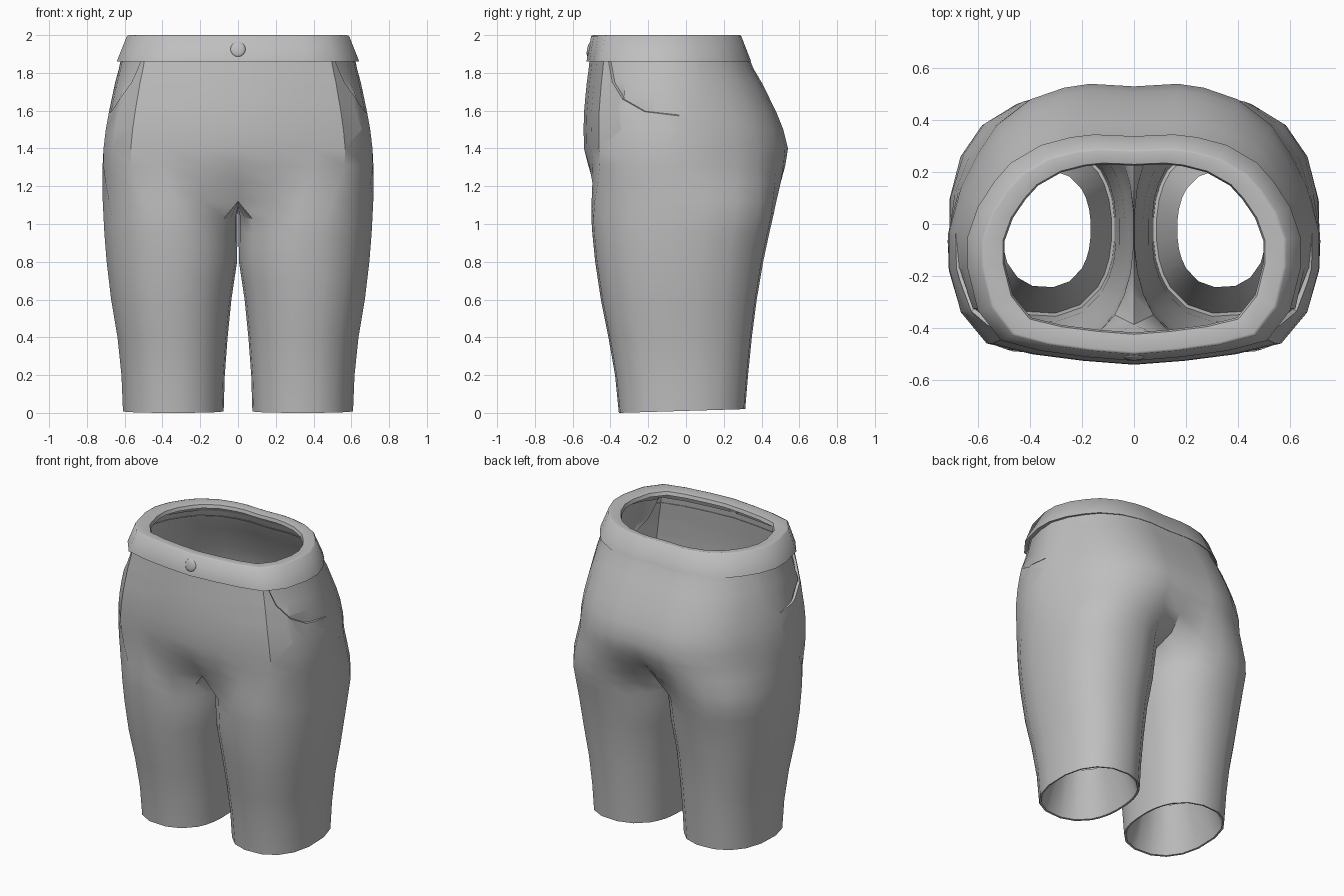
import bpy, bmesh, math
from mathutils import Vector

if "Cube" in bpy.data.objects:
    bpy.data.objects.remove(bpy.data.objects["Cube"])

grey = bpy.data.materials.new("grey cloth")
grey.diffuse_color = (0.52, 0.52, 0.52, 1)
grey.use_nodes = True
grey.node_tree.nodes["Principled BSDF"].inputs["Base Color"].default_value = grey.diffuse_color

# Right half of the hip outline, front centre to back centre
OUTLINE = [(0, -.54), (.2, -.525), (.4, -.5), (.57, -.46), (.67, -.34), (.715, -.17), (.715, -.03),
           (.67, .14), (.6, .28), (.53, .385), (.4, .485), (.27, .53), (.17, .545), (0, .535)]
N = len(OUTLINE)
INNER = 6  # extra points on the inside of each leg

# z, half width, front y, back y, inner thigh x
PROFILE = [(2, .6, -.5, .3, .003), (1.86, .62, -.51, .335, .003), (1.75, .65, -.525, .4, .003),
           (1.6, .682, -.54, .475, .003), (1.5, .7, -.542, .515, .003), (1.4, .712, -.54, .54, .003),
           (1.27, .719, -.525, .525, .003), (1.1, .718, -.505, .475, .003), (.95, .71, -.495, .44, .003),
           (.8, .698, -.48, .408, .005), (.6, .674, -.45, .374, .035), (.4, .64, -.41, .348, .055),
           (.2, .619, -.375, .328, .07), (0, .611, -.355, .313, .076)]


def sample(z):
    for a, b in zip(PROFILE, PROFILE[1:]):
        if b[0] <= z <= a[0]:
            t = (a[0] - z) / (a[0] - b[0])
            return [p + (q - p) * t for p, q in zip(a, b)][1:]


def smooth(t):
    t = max(0, min(1, t))
    return t * t * (3 - 2 * t)


def hip_point(i, w, yf, yb):
    x, y = OUTLINE[i]
    y = -.1 + (y + .1) * ((-.1 - yf) / .44 if y < -.1 else (yb + .1) / .645)
    return x * w / .715, y


def leg_loop(x0, x1, y0, y1):
    """Rounded leg section: outer points first, then the inner thigh points."""
    loop = []
    for i in range(N + INNER):
        deg = -140 + 280 * i / (N - 1) if i < N else 140 + 80 * (i - N + 1) / (INNER + 1)
        c, s = math.cos(math.radians(deg)), math.sin(math.radians(deg))
        c, s = (math.copysign(abs(v) ** .87, v) * 1.008 for v in (c, s))
        loop.append(((x0 + x1) / 2 + c * (x1 - x0) / 2, (y0 + y1) / 2 + s * (y1 - y0) / 2))
    return loop


def leg_points(z):
    w, yf, yb, xi = sample(z)
    return [(max(x, xi), y) for x, y in leg_loop(xi, w, yf, yb)]


def half_ring(z):
    b = smooth((1.37 - z) / .36)
    w, yf, yb, _ = sample(z)
    legs = leg_points(z)
    ring = []
    for i in range(N):
        h, l = hip_point(i, w, yf, yb), legs[i]
        x = 0 if i in (0, N - 1) else h[0] + (l[0] - h[0]) * b
        ring.append((x, h[1] + (l[1] - h[1]) * b, z))
    return ring


def finish(bm, name, angle=35):
    mesh = bpy.data.meshes.new(name)
    bm.to_mesh(mesh)
    bm.free()
    obj = bpy.data.objects.new(name, mesh)
    bpy.context.collection.objects.link(obj)
    mesh.materials.append(grey)
    bpy.ops.object.select_all(action='DESELECT')
    obj.select_set(True)
    bpy.context.view_layer.objects.active = obj
    bpy.ops.object.shade_smooth_by_angle(angle=math.radians(angle))
    return obj


# Shorts: hip rings, crotch saddle and legs for one half, then its mirror image
bm = bmesh.new()
for side in (1, -1):
    def add(ring):
        return [bm.verts.new((x * side, y, z)) for x, y, z in ring]

    def bridge(a, b, closed):
        n = len(b)
        for i in range(n if closed else N - 1):
            j = (i + 1) % n
            corners = (a[i], b[i], b[j], a[j])
            bm.faces.new(corners if side > 0 else corners[::-1])

    prev = None
    for z in (1.9, 1.82, 1.75, 1.67, 1.59, 1.5, 1.4, 1.31, 1.22, 1.12):
        ring = add(half_ring(z))
        if prev:
            bridge(prev, ring, False)
        prev = ring
    saddle = [(0, y, 1.075 + .04 * ((y + .03) / .35) ** 2) for x, y in leg_points(1.03)[N:]]
    prev = prev + add(saddle)
    for z in (1.03, .95, .88, .8, .7, .6, .4, .2, 0):
        ring = add([(x, y, z + (.03 * (y + .355) if z == 0 else 0)) for x, y in leg_points(z)])
        bridge(prev, ring, True)
        prev = ring
    # Hem lining: thin lip, then a cone turned up inside the leg
    for x0, x1, y0, y1, z in ((.088, .6, -.343, .301, .002), (.168, .51, -.243, .205, .3)):
        ring = add([(x, y, z + .03 * (y + .355)) for x, y in leg_loop(x0, x1, y0, y1)])
        bridge(prev, ring, True)
        prev = ring
bmesh.ops.remove_doubles(bm, verts=bm.verts[:], dist=.0005)
bmesh.ops.recalc_face_normals(bm, faces=bm.faces[:])
widest = max(bm.faces, key=lambda f: f.calc_center_median().x)
if widest.normal.x < 0:
    bmesh.ops.reverse_faces(bm, faces=bm.faces[:])
bm.normal_update()

# Slant pockets: cut the opening curve, then sink the side panel behind it
CURVE = [(-.42, 1.91), (-.39, 1.75), (-.335, 1.66), (-.22, 1.595), (-.1, 1.58)]
lines = []
for (y0, z0), (y1, z1) in zip(CURVE, CURVE[1:]):
    lines.append((Vector((0, y0, z0)), Vector((0, z0 - z1, y1 - y0)).normalized()))
lines.append((Vector((0, .04, 0)), Vector((0, -1, 0))))


def panel_faces(side):
    out = []
    for f in bm.faces:
        c = f.calc_center_median()
        if c.x * side > .3 and c.z > 1.5 and c.y < .25:
            out.append(f)
    return out


for side in (1, -1):
    for co, no in lines:
        fs = panel_faces(side)
        geom = list({g for f in fs for g in (*f.verts, *f.edges)}) + fs
        bmesh.ops.bisect_plane(bm, geom=geom, dist=.0005, plane_co=co, plane_no=no)
    panel = []
    for f in panel_faces(side):
        c = f.calc_center_median()
        if all((c - co).dot(no) > 0 for co, no in lines):
            panel.append(f)
    bmesh.ops.inset_region(bm, faces=panel, thickness=.005, depth=0, use_even_offset=True)
    bm.normal_update()
    verts = {v for f in panel if f.is_valid for v in f.verts}
    shift = {v: v.normal * .016 * smooth((-.05 - v.co.y) / .2) for v in verts}
    for v, s in shift.items():
        v.co -= s
finish(bm, "shorts")

# Waistband: sloped outside with a folded-in top rim and a narrow lower return
bm = bmesh.new()
rings = []
for w, yf, yb, z in ((.615, -.505, .33, 1.862), (.642, -.527, .345, 1.86), (.588, -.502, .292, 1.996),
                     (.575, -.492, .283, 2), (.505, -.425, .235, 1.988), (.498, -.418, .23, 1.965)):
    half = [hip_point(i, w, yf, yb) for i in range(N)]
    loop = half + [(-x, y) for x, y in half[-2:0:-1]]
    rings.append([bm.verts.new((x, y, z)) for x, y in loop])
for a, b in zip(rings, rings[1:]):
    for i in range(len(a)):
        j = (i + 1) % len(a)
        bm.faces.new((a[i], a[j], b[j], b[i]))
finish(bm, "waistband", 60)

# Button: flattened dome on the front of the band
bm = bmesh.new()
bmesh.ops.create_uvsphere(bm, u_segments=16, v_segments=8, radius=.04)
for v in bm.verts:
    v.co = Vector((v.co.x, -.512 + v.co.y * .3 + v.co.z * .18, 1.925 + v.co.z))
finish(bm, "button", 60)
